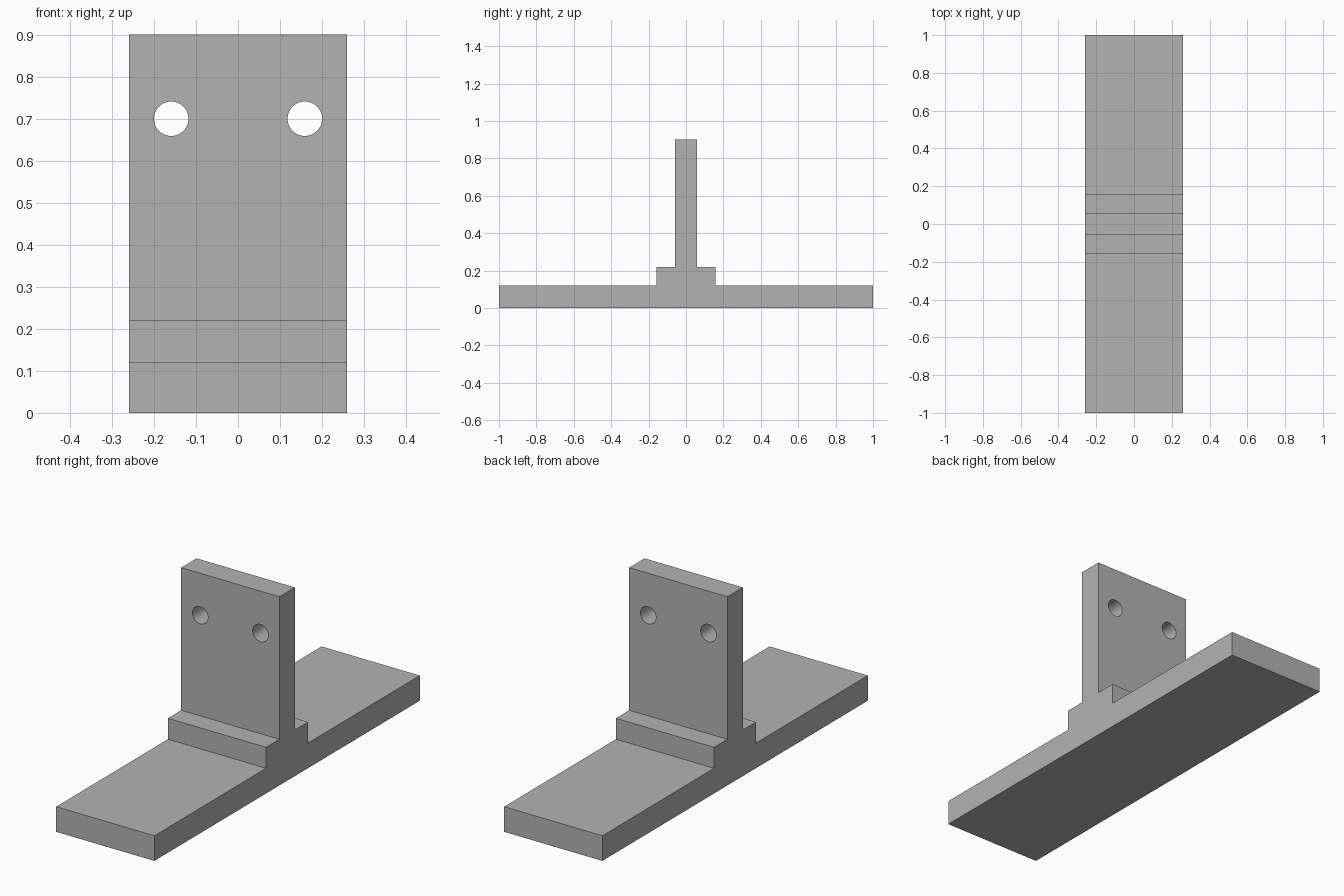
import bpy
import bmesh
import math

cube = bpy.data.objects.get("Cube")
if cube:
    bpy.data.objects.remove(cube, do_unlink=True)

WIDTH = 0.518
HOLE_X, HOLE_Z, HOLE_R = 0.159, 0.70, 0.041

# Single plain grey finish
grey = bpy.data.materials.new("plain grey")
grey.use_nodes = True
color = (0.45, 0.45, 0.45, 1)
grey.diffuse_color = color
grey.node_tree.nodes["Principled BSDF"].inputs["Base Color"].default_value = color

# Stepped inverted-T profile (y, z): foot, raised step, upright plate
half = [(1.0, 0.0), (1.0, 0.12), (0.158, 0.12), (0.158, 0.22), (0.058, 0.22), (0.058, 0.90)]
profile = half + [(-y, z) for y, z in reversed(half)]

bm = bmesh.new()
face = bm.faces.new([bm.verts.new((-WIDTH / 2, y, z)) for y, z in profile])
extruded = bmesh.ops.extrude_face_region(bm, geom=[face])["geom"]
bmesh.ops.translate(bm, vec=(WIDTH, 0, 0),
                    verts=[g for g in extruded if isinstance(g, bmesh.types.BMVert)])
bmesh.ops.recalc_face_normals(bm, faces=bm.faces[:])
mesh = bpy.data.meshes.new("mounting_bracket")
bm.to_mesh(mesh)
bm.free()
mesh.materials.append(grey)
bracket = bpy.data.objects.new("mounting_bracket", mesh)
bpy.context.collection.objects.link(bracket)

# Pair of bolt holes drilled through the upright plate
for side, name in ((-1, "right_hole_cutter"), (1, "left_hole_cutter")):
    bpy.ops.mesh.primitive_cylinder_add(vertices=48, radius=HOLE_R, depth=0.3,
                                        location=(side * HOLE_X, 0, HOLE_Z),
                                        rotation=(math.pi / 2, 0, 0))
    cutter = bpy.context.object
    cutter.name = name
    cutter.hide_render = True
    cutter.data.materials.append(grey)

    bpy.ops.object.select_all(action="DESELECT")
    bracket.select_set(True)
    bpy.context.view_layer.objects.active = bracket
    drill = bracket.modifiers.new("bolt_hole", "BOOLEAN")
    drill.operation = "DIFFERENCE"
    drill.solver = "EXACT"
    drill.object = cutter
    bpy.ops.object.modifier_apply(modifier=drill.name)
    bpy.data.objects.remove(cutter, do_unlink=True)

# Smooth hole walls, crisp plate edges
bpy.ops.object.shade_smooth_by_angle(angle=math.radians(30))
